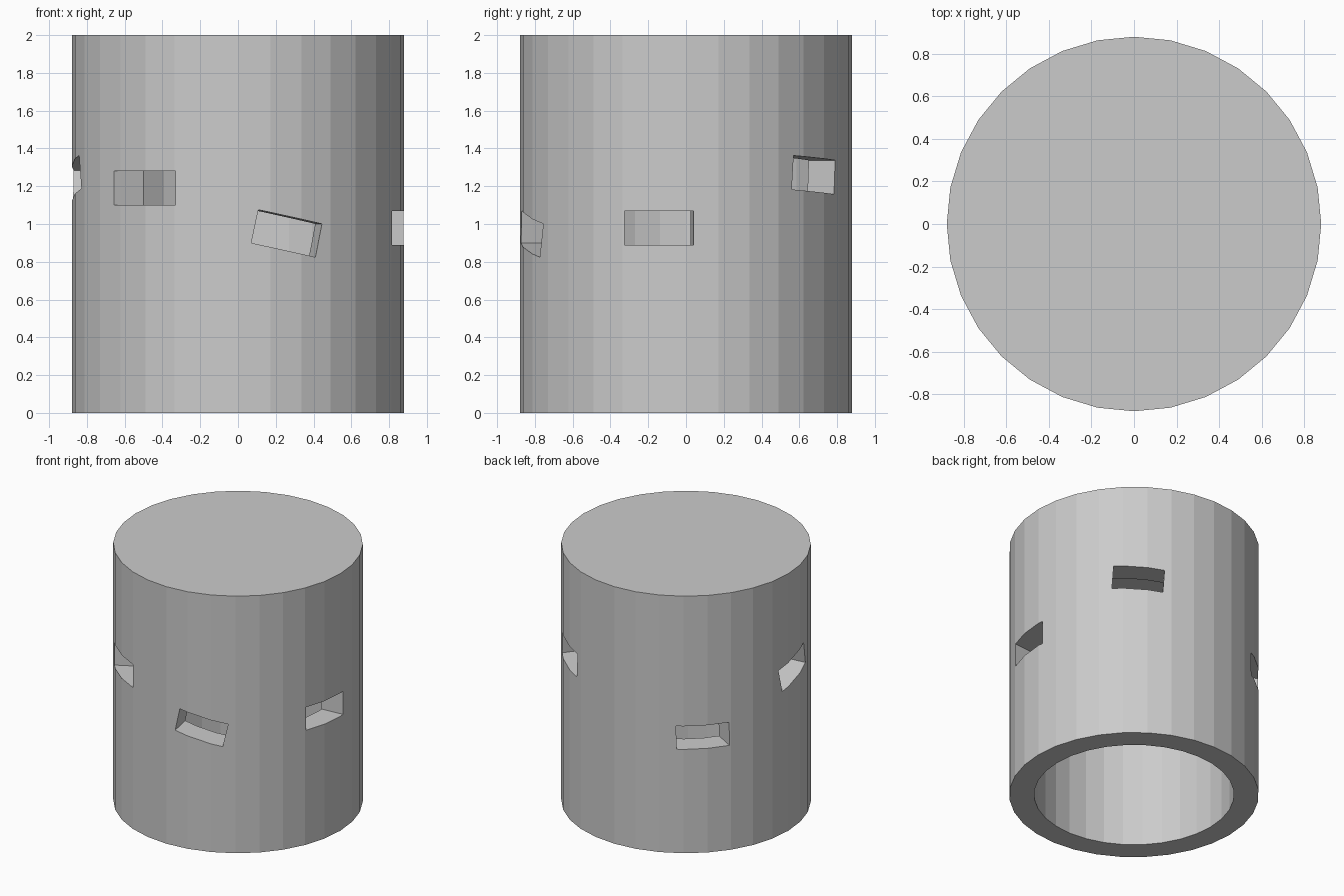
import bpy
from math import radians, cos, sin
from mathutils import Matrix

RADIUS, INNER, HEIGHT, WALL = 0.88, 0.705, 2.0, 0.175

default = bpy.data.objects.get("Cube")
if default:
    bpy.data.objects.remove(default, do_unlink=True)

grey = bpy.data.materials.new("plain_grey")
grey.use_nodes = True
grey.diffuse_color = (0.6, 0.6, 0.6, 1)
grey.node_tree.nodes["Principled BSDF"].inputs["Base Color"].default_value = (0.6, 0.6, 0.6, 1)


def cylinder(name, radius, bottom, top):
    bpy.ops.mesh.primitive_cylinder_add(vertices=32, radius=radius, depth=top - bottom,
                                        location=(0, 0, (top + bottom) / 2))
    obj = bpy.context.object
    obj.name = name
    obj.data.materials.append(grey)
    return obj


def cut(target, cutter):
    """Subtract the cutter, apply, then discard it."""
    cutter.hide_render = True
    mod = target.modifiers.new("cut", 'BOOLEAN')
    mod.operation = 'DIFFERENCE'
    mod.solver = 'EXACT'
    mod.object = cutter
    bpy.context.view_layer.objects.active = target
    bpy.ops.object.modifier_apply(modifier=mod.name)
    bpy.data.objects.remove(cutter, do_unlink=True)


# Hollow body, closed on top and open underneath
body = cylinder("hollow_cylinder", RADIUS, 0, HEIGHT)
cut(body, cylinder("cavity", INNER, -0.2, HEIGHT - WALL))

# Slots through the wall: place around the wall, cutting direction, height, tilt
slots = [
    (-125.5, -152, 1.19, 0),
    (-72.5, -79, 0.95, -12),
    (-9.6, 5, 0.98, 0),
    (52, 53, 1.26, -4),
    (133, 150, 0.90, 1),
    (186, 186, 1.235, 13),
]
for around, heading, z, tilt in slots:
    a = radians(around)
    bpy.ops.mesh.primitive_cube_add(size=1)
    box = bpy.context.object
    box.name = "slot_cutter"
    box.data.materials.append(grey)
    box.matrix_world = (Matrix.Translation((RADIUS * 0.977 * cos(a), RADIUS * 0.977 * sin(a), z))
                        @ Matrix.Rotation(radians(heading), 4, 'Z')
                        @ Matrix.Rotation(radians(tilt), 4, 'X')
                        @ Matrix.Diagonal((0.7, 0.36, 0.18, 1)))
    cut(body, box)

for face in body.data.polygons:
    face.use_smooth = False
    face.material_index = 0
